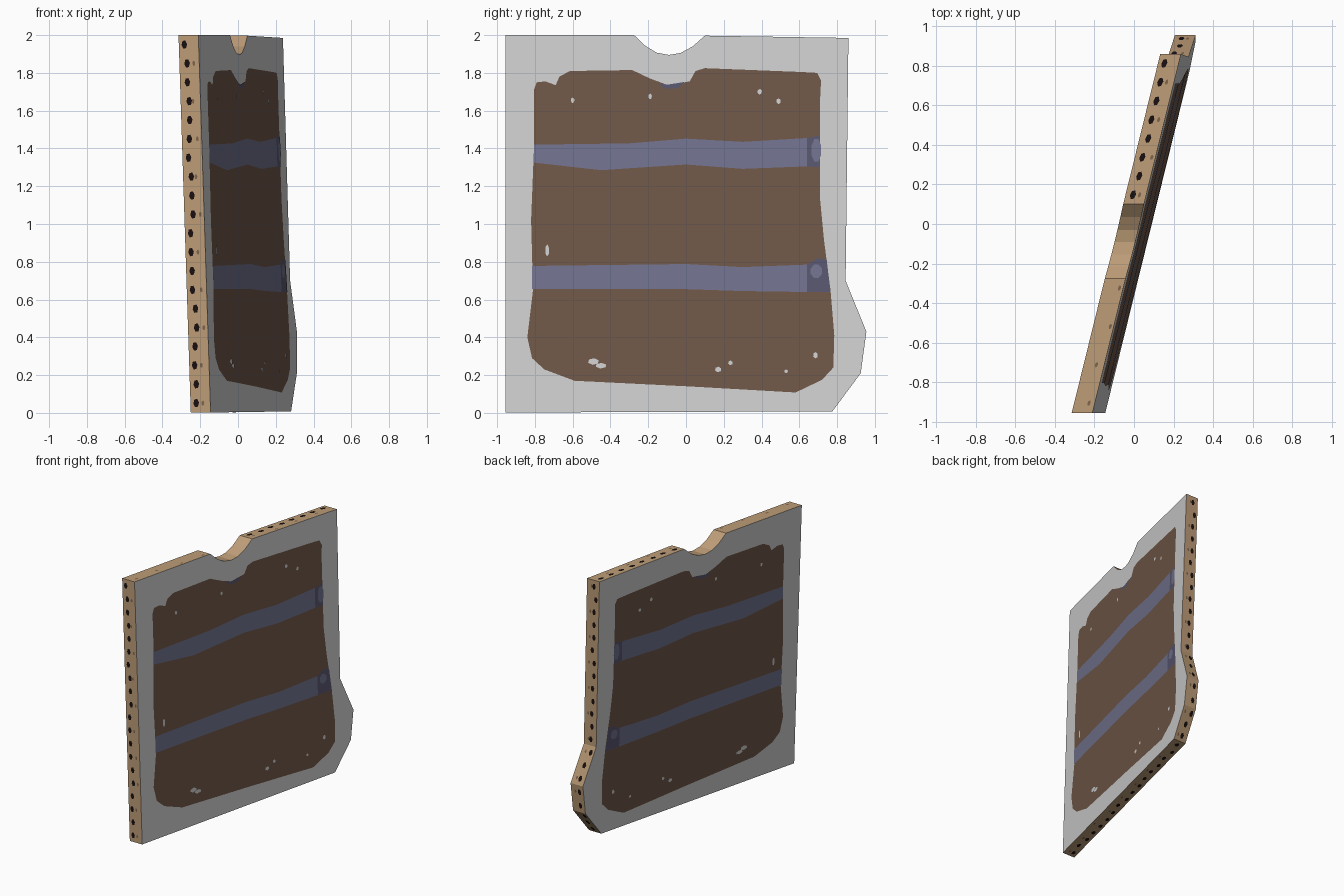
import bpy, bmesh, math, random
from mathutils import Vector

if "Cube" in bpy.data.objects:
    bpy.data.objects.remove(bpy.data.objects["Cube"])

random.seed(4)
THICK = 0.105


def material(name, rgb):
    m = bpy.data.materials.new(name)
    m.diffuse_color = (*rgb, 1)
    m.use_nodes = True
    m.node_tree.nodes["Principled BSDF"].inputs["Base Color"].default_value = m.diffuse_color
    return m


GREY = material("pale grey", (0.64, 0.64, 0.64))
BROWN = material("brown", (0.165, 0.100, 0.066))
SLATE = material("slate blue", (0.172, 0.176, 0.28))
DARK_SLATE = material("dark slate", (0.10, 0.095, 0.16))
TAN = material("tan wood", (0.51, 0.335, 0.185))
DARK_TAN = material("dark tan", (0.22, 0.13, 0.07))
BLACK = material("near black", (0.010, 0.005, 0.005))


def point(y, z, u):
    """Slanted slab: y, z in the panel outline, u from back (0) to front (1)."""
    return Vector((-0.315 + 0.2465 * (y + 0.955) + 0.0325 * (2 - z) + THICK * u, y, z))


def finish(name, bm, mats):
    me = bpy.data.meshes.new(name)
    bm.to_mesh(me)
    bm.free()
    for m in mats:
        me.materials.append(m)
    ob = bpy.data.objects.new(name, me)
    bpy.context.collection.objects.link(ob)
    return ob


def paint(name, outlines, level, mat):
    """Painted areas laid on both broad faces of the panel."""
    bm = bmesh.new()
    lift = 0.0015 * level / THICK
    for side, u in ((-1, -lift), (1, 1 + lift)):
        for pts in outlines:
            f = bm.faces.new([bm.verts.new(point(y, z, u)) for y, z in pts])
            f.normal_update()
            if f.normal.x * side < 0:
                f.normal_flip()
    return finish(name, bm, [mat])


def blob(y, z, w, h, n=6):
    return [(y + w / 2 * math.cos(2 * math.pi * i / n + 0.4),
             z + h / 2 * math.sin(2 * math.pi * i / n + 0.4)) for i in range(n)]


# Slab with a notch on top and a bulge low on one side
outline = [(-0.955, 0.002), (-0.955, 2.0), (-0.275, 2.0), (-0.215, 1.943),
           (-0.155, 1.907), (-0.09, 1.895), (-0.03, 1.905), (0.035, 1.94),
           (0.10, 1.997), (0.86, 1.985), (0.845, 0.70), (0.955, 0.43),
           (0.925, 0.21), (0.775, 0.008)]
bm = bmesh.new()
back = [bm.verts.new(point(y, z, 0)) for y, z in outline]
front = [bm.verts.new(point(y, z, 1)) for y, z in outline]
bm.faces.new(back)
bm.faces.new(front[::-1])
for i in range(len(outline)):
    j = (i + 1) % len(outline)
    bm.faces.new((back[i], front[i], front[j], back[j])).material_index = 1
bmesh.ops.recalc_face_normals(bm, faces=bm.faces)
finish("panel", bm, [GREY, TAN])

# Large brown field
paint("brown_field", [[
    (-.805, 1.71), (-.79, 1.75), (-.745, 1.755), (-.69, 1.735), (-.67, 1.78),
    (-.615, 1.81), (-.285, 1.815), (-.19, 1.77), (-.095, 1.735), (.02, 1.755),
    (.05, 1.81), (.10, 1.825), (.605, 1.805), (.695, 1.80), (.715, 1.76),
    (.71, 1.66), (.71, 1.13), (.73, .92), (.765, .65), (.785, .41), (.78, .24),
    (.72, .175), (.58, .108), (.02, .14), (-.59, .17), (-.75, .23), (-.815, .29),
    (-.84, .40), (-.81, .65), (-.82, 1.02), (-.805, 1.40)]], 1, BROWN)

# Two blue bands with darker ends
paint("bands", [
    [(-.805, 1.42), (-.3, 1.427), (0, 1.452), (.3, 1.435), (.64, 1.455),
     (.64, 1.305), (.3, 1.292), (0, 1.315), (-.45, 1.285), (-.805, 1.325)],
    [(-.815, .778), (0, .788), (.3, .772), (.64, .785),
     (.64, .64), (.3, .645), (0, .655), (-.815, .655)]], 2, SLATE)
paint("band_ends", [
    [(.64, 1.455), (.71, 1.468), (.71, 1.30), (.64, 1.305)],
    [(.64, .785), (.70, .82), (.745, .81), (.765, .64), (.64, .64)],
    # dark rim under the notch
    [(-.15, 1.745), (-.095, 1.738), (-.01, 1.752), (-.04, 1.72), (-.11, 1.715)]],
    2, DARK_SLATE)
paint("band_buttons", [blob(.69, 1.39, .055, .13, 8), blob(.69, .75, .065, .075, 8)],
      3, SLATE)

# Worn grey chips
chips = [(-.6, 1.655, .02, .03), (-.19, 1.675, .02, .03), (.39, 1.70, .025, .03),
         (.49, 1.65, .025, .03), (-.735, .86, .022, .065), (-.49, .272, .06, .035),
         (-.45, .25, .06, .03), (.17, .23, .035, .03), (.235, .265, .025, .025),
         (.685, .305, .025, .035), (.53, .22, .02, .02)]
paint("chips", [blob(*c) for c in chips], 3, GREY)

# Dark holes and small stains along the rim
bm = bmesh.new()


def rim_spot(a, b, t, u, width, length, index):
    d = (b - a).normalized()
    out = Vector((-d.y, d.x)) * 0.0012
    c = a.lerp(b, t)
    vs = []
    for along, across in blob(0, 0, length, width / THICK):
        p = c + d * along + out
        vs.append(bm.verts.new(point(p.x, p.y, u + across)))
    f = bm.faces.new(vs)
    f.material_index = index
    f.normal_update()
    if f.normal.y * out.x + f.normal.z * out.y < 0:
        f.normal_flip()


for i in range(len(outline)):
    a, b = Vector(outline[i]), Vector(outline[(i + 1) % len(outline)])
    length = (b - a).length
    if length < 0.15:
        continue
    n = max(2, round(length / 0.1))
    for k in range(n):
        t = (k + 0.5) / n
        # the short top length beside the notch carries only stains
        if i != 1:
            rim_spot(a, b, t, 0.34 + random.uniform(-.1, .12), 0.030, 0.048, 0)
        if k % 2 == 0:
            rim_spot(a, b, t, random.uniform(.6, .85), 0.016, 0.028, 1)
finish("rim_spots", bm, [BLACK, DARK_TAN])
